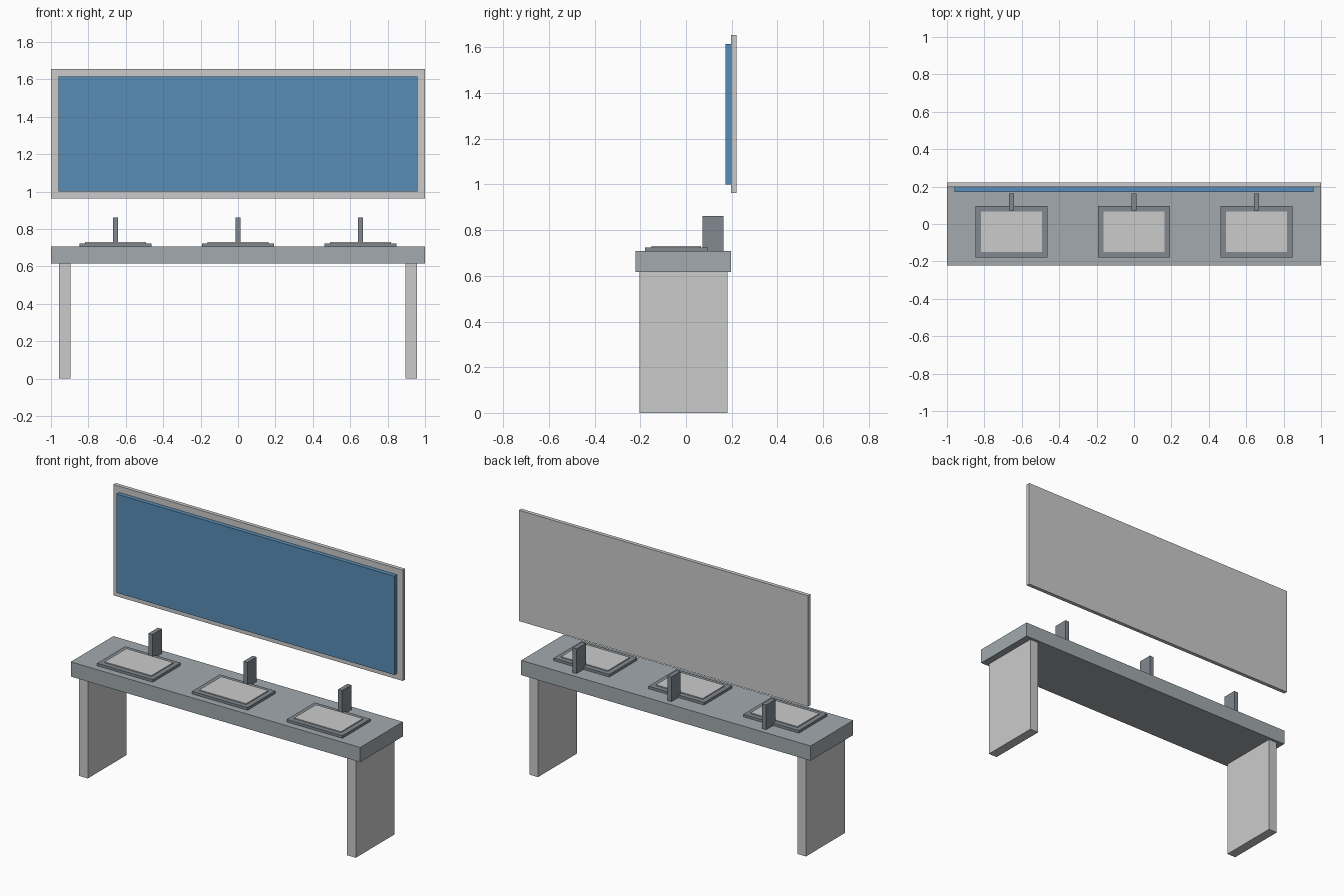
import bpy

if "Cube" in bpy.data.objects:
    bpy.data.objects.remove(bpy.data.objects["Cube"])


def material(name, color):
    mat = bpy.data.materials.new(name)
    mat.diffuse_color = (*color, 1)
    mat.use_nodes = True
    mat.node_tree.nodes["Principled BSDF"].inputs["Base Color"].default_value = mat.diffuse_color
    return mat


def box(name, x, y, z, mat=None):
    """Axis-aligned box from (min, max) pairs."""
    spans = (x, y, z)
    bpy.ops.mesh.primitive_cube_add(size=1, location=[(a + b) / 2 for a, b in spans])
    obj = bpy.context.object
    obj.name = name
    obj.scale = [b - a for a, b in spans]
    bpy.ops.object.transform_apply(location=False, rotation=False, scale=True)
    if mat:
        obj.data.materials.append(mat)
    return obj


stone = material("stone", (0.36, 0.40, 0.42))
metal = material("metal", (0.22, 0.25, 0.28))
glass = material("mirror_glass", (0.10, 0.27, 0.47))

# Countertop and side panels
box("countertop", (-1, 1), (-0.222, 0.198), (0.616, 0.708), stone)
for side, x in (("left", -0.926), ("right", 0.926)):
    box(f"{side}_leg", (x - 0.03, x + 0.03), (-0.203, 0.181), (0, 0.616))

# Three sinks, each with rim, inset basin plate and tap
for i, x in enumerate((-0.655, 0, 0.655), 1):
    box(f"sink_rim_{i}", (x - 0.192, x + 0.192), (-0.18, 0.096), (0.708, 0.724), metal)
    box(f"sink_basin_{i}", (x - 0.162, x + 0.162), (-0.15, 0.066), (0.708, 0.730))
    box(f"tap_{i}", (x - 0.014, x + 0.014), (0.072, 0.164), (0.708, 0.862), metal)

# Wall mirror: backing frame and glass in front
box("mirror_frame", (-1, 1), (0.198, 0.222), (0.963, 1.655))
box("mirror_glass", (-0.96, 0.96), (0.172, 0.200), (1.0, 1.616), glass)
